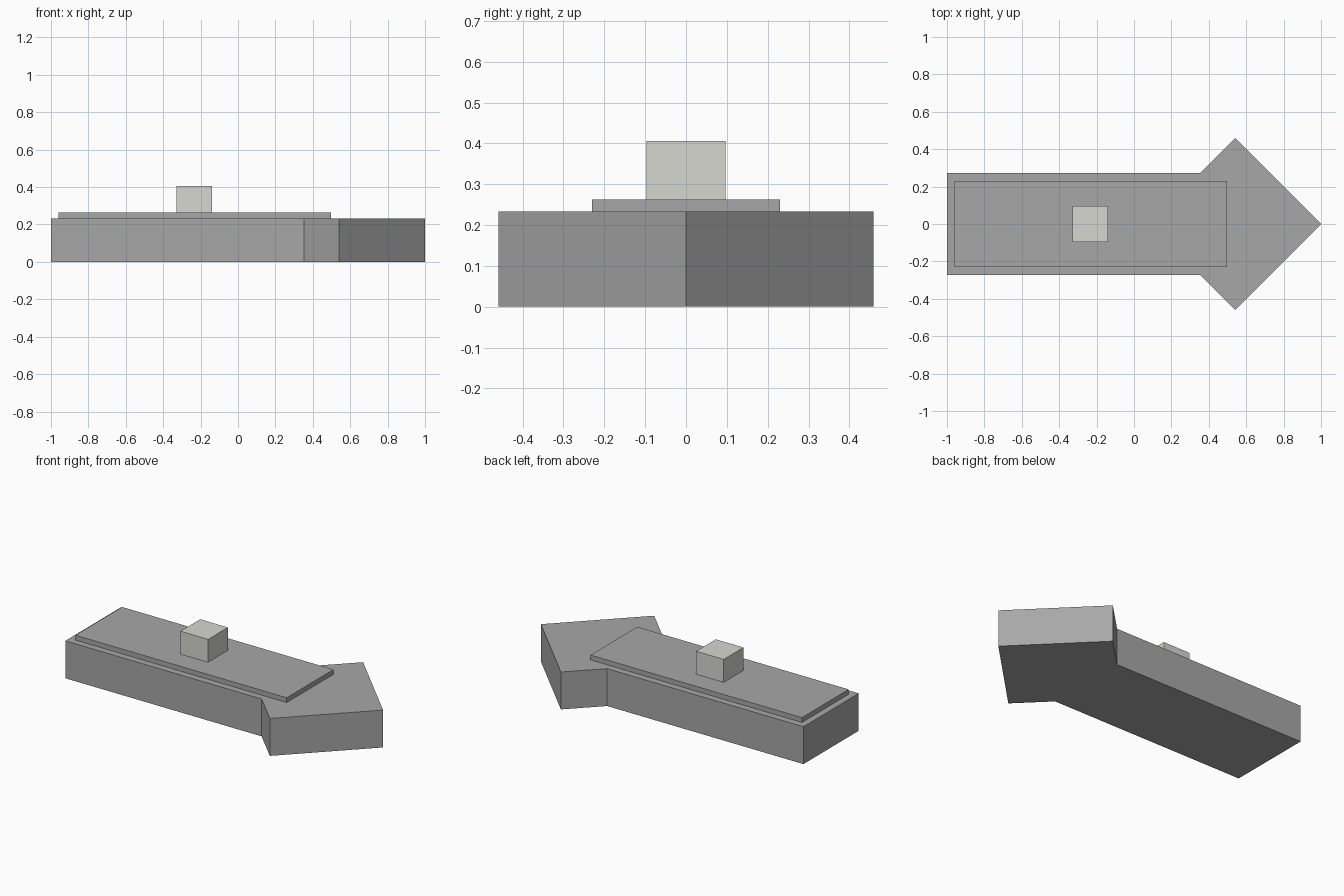
import bpy
import bmesh

if "Cube" in bpy.data.objects:
    bpy.data.objects.remove(bpy.data.objects["Cube"])


def material(name, rgb):
    mat = bpy.data.materials.new(name)
    mat.diffuse_color = (*rgb, 1)
    mat.use_nodes = True
    mat.node_tree.nodes["Principled BSDF"].inputs["Base Color"].default_value = mat.diffuse_color
    return mat


def prism(name, outline, z0, z1, mat):
    """Extrude a flat outline (counter-clockwise) from z0 to z1."""
    bm = bmesh.new()
    base = bm.faces.new([bm.verts.new((x, y, z0)) for x, y in outline])
    top = bmesh.ops.extrude_face_region(bm, geom=[base], use_keep_orig=True)
    verts = [g for g in top["geom"] if isinstance(g, bmesh.types.BMVert)]
    bmesh.ops.translate(bm, verts=verts, vec=(0, 0, z1 - z0))
    bmesh.ops.recalc_face_normals(bm, faces=bm.faces)
    mesh = bpy.data.meshes.new(name)
    bm.to_mesh(mesh)
    bm.free()
    mesh.materials.append(mat)
    obj = bpy.data.objects.new(name, mesh)
    bpy.context.collection.objects.link(obj)
    return obj


def rectangle(x0, x1, half):
    return [(x0, -half), (x1, -half), (x1, half), (x0, half)]


grey = material("mid grey", (0.39, 0.39, 0.39))
light = material("light warm grey", (0.68, 0.68, 0.63))

# Arrow-shaped body: a bar with a diamond head, mirrored across y = 0
side = [(-1.0, -0.272), (0.353, -0.272), (0.541, -0.459)]
outline = side + [(1.0, 0.0)] + [(x, -y) for x, y in reversed(side)]
prism("arrow_body", outline, 0.0, 0.233, grey)

# Raised plate on the bar
prism("top_plate", rectangle(-0.96, 0.497, 0.23), 0.233, 0.263, grey)

# Square button
prism("button", rectangle(-0.328, -0.138, 0.097), 0.263, 0.406, light)
